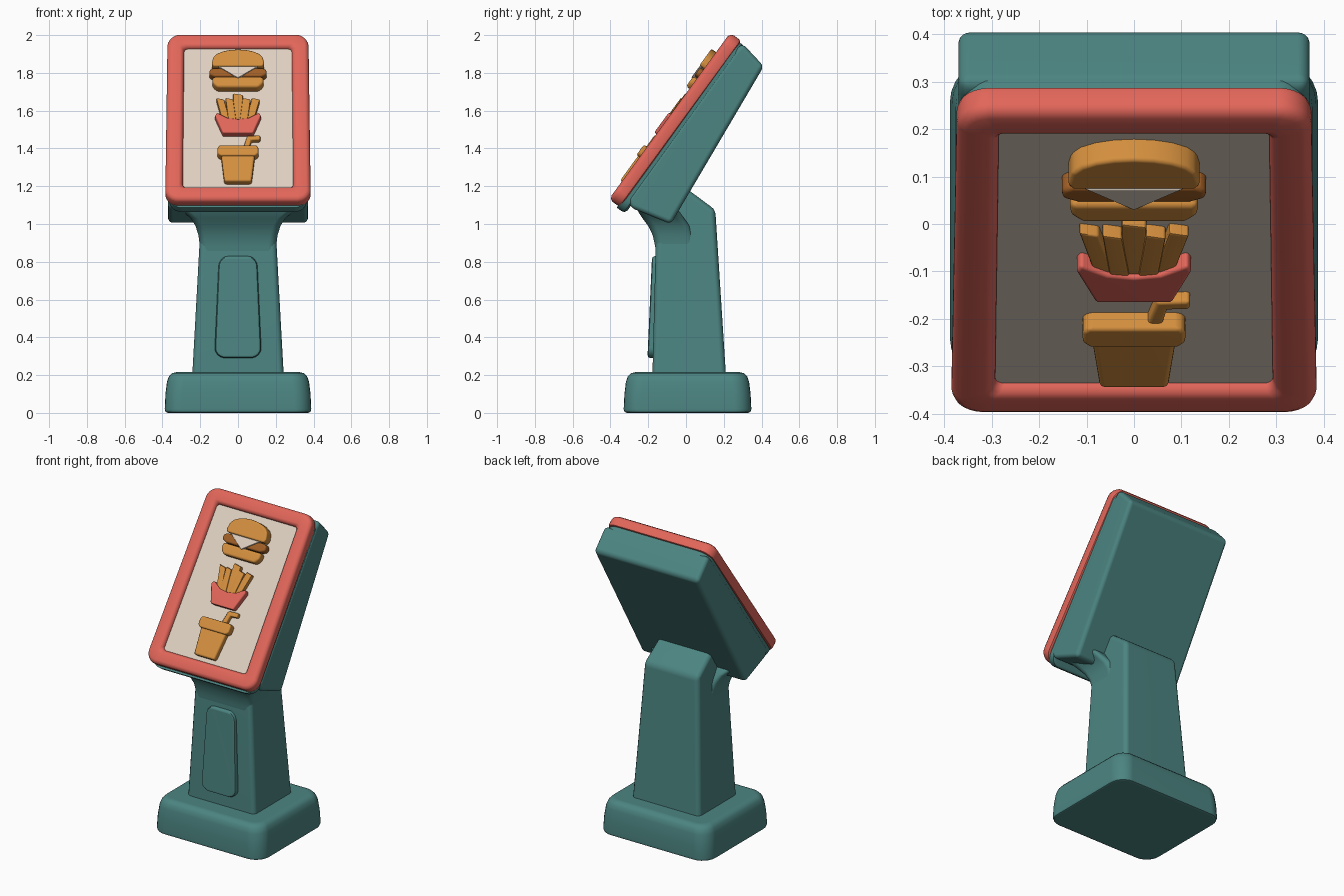
import bpy, bmesh, math
from mathutils import Matrix, Vector

if "Cube" in bpy.data.objects:
    bpy.data.objects.remove(bpy.data.objects["Cube"])


def material(name, rgb):
    m = bpy.data.materials.new(name)
    m.diffuse_color = (*rgb, 1)
    m.use_nodes = True
    m.node_tree.nodes["Principled BSDF"].inputs["Base Color"].default_value = m.diffuse_color
    return m


TEAL = material("teal", (0.072, 0.235, 0.223))
RED = material("coral_red", (0.76, 0.133, 0.102))
CREAM = material("cream", (0.745, 0.638, 0.533))
ORANGE = material("golden_orange", (0.658, 0.275, 0.048))
BROWN = material("brown", (0.352, 0.114, 0.019))


def axes(x, y, z, origin):
    m = Matrix((x, y, z)).transposed().to_4x4()
    m.translation = Vector(origin)
    return m


A = math.radians(53.9)
C, S = math.cos(A), math.sin(A)
HEAD = axes((1, 0, 0), (0, C, S), (0, -S, C), (0, -0.087, 1.572))   # tilted screen plane
SIDE = axes((0, 1, 0), (0, 0, 1), (1, 0, 0), (0, 0, 0))             # side profile, extruded in x
PANEL = axes((1, 0, 0), (0, 0.045, 1), (0, -1, 0), (0, -0.192, 0.56))
WORLD = Matrix.Identity(4)


def finish(name, bm, mat, mtx):
    bmesh.ops.transform(bm, matrix=mtx, verts=bm.verts)
    bmesh.ops.recalc_face_normals(bm, faces=bm.faces)
    me = bpy.data.meshes.new(name)
    bm.to_mesh(me)
    bm.free()
    me.materials.append(mat)
    me.shade_smooth()
    me.set_sharp_from_angle(angle=math.radians(42))
    ob = bpy.data.objects.new(name, me)
    bpy.context.collection.objects.link(ob)
    wn = ob.modifiers.new("weighted", 'WEIGHTED_NORMAL')
    wn.keep_sharp = True
    return ob


def prism(name, pts, z0, z1, mat, mtx=HEAD, bevel=0.01, segs=3, shape=None):
    bm = bmesh.new()
    lo = [bm.verts.new((x, y, z0)) for x, y in pts]
    hi = [bm.verts.new((x, y, z1)) for x, y in pts]
    bm.faces.new(lo)
    bm.faces.new(hi)
    for i in range(len(pts)):
        j = (i + 1) % len(pts)
        bm.faces.new((lo[i], lo[j], hi[j], hi[i]))
    bmesh.ops.recalc_face_normals(bm, faces=bm.faces)
    if shape:
        for v in bm.verts:
            shape(v.co)
    edges = [e for e in bm.edges if e.calc_face_angle(0) > math.radians(24)]
    bmesh.ops.bevel(bm, geom=edges, offset=bevel, offset_type='OFFSET', segments=segs,
                    profile=0.5, affect='EDGES', clamp_overlap=True)
    return finish(name, bm, mat, mtx)


def rounded_rect(hx, hy, r, n=6):
    r = min(r, hx, hy)
    out = []
    for q, (sx, sy) in enumerate(((1, 1), (-1, 1), (-1, -1), (1, -1))):
        for i in range(n + 1):
            a = math.pi / 2 * (q + i / n)
            out.append((sx * (hx - r) + r * math.cos(a), sy * (hy - r) + r * math.sin(a)))
    return out


def loft(name, rings, mat, mtx=WORLD, hole=False, taper=0):
    """rings: (half x, half y, corner radius, height, y offset)"""
    bm = bmesh.new()
    rows = [[bm.verts.new((x * (1 - taper * y), y + oy, z)) for x, y in rounded_rect(hx, hy, r)]
            for hx, hy, r, z, oy in rings]
    n = len(rows[0])
    pairs = list(zip(rows, rows[1:])) + ([(rows[-1], rows[0])] if hole else [])
    for a, b in pairs:
        for i in range(n):
            j = (i + 1) % n
            bm.faces.new((a[i], a[j], b[j], b[i]))
    if not hole:
        bm.faces.new(rows[0])
        bm.faces.new(rows[-1])
    return finish(name, bm, mat, mtx)


def slab(name, hx, hy, r, section, mat, mtx=HEAD, **kw):
    """rounded plate whose edge follows a list of (inset, height)"""
    return loft(name, [(hx - i, hy - i, max(r - i, 0.02), t, 0) for i, t in section], mat, mtx, **kw)


# Base foot
loft("base", [(hx, hx - 0.05, r, z, 0.008) for hx, r, z in
              ((0.372, 0.085, 0), (0.384, 0.09, 0.006), (0.388, 0.09, 0.02), (0.384, 0.09, 0.10),
               (0.376, 0.09, 0.165), (0.366, 0.085, 0.193), (0.35, 0.075, 0.21), (0.325, 0.06, 0.216))], TEAL)


# Post, narrowing upwards
def narrow(co):
    co.z *= 0.242 - 0.055 * (co.y - 0.2)


prism("post", [(-0.178, 0.19), (0.212, 0.19), (0.155, 1.075), (0.02, 1.175), (-0.04, 1.19),
               (-0.12, 1.10), (-0.158, 0.98)], -1, 1, TEAL, SIDE, bevel=0.028, shape=narrow)

# Flared neck under the head
loft("neck", [(hx, (y1 - y0) / 2, 0.04, z, (y0 + y1) / 2) for z, hx, y0, y1 in
              ((0.78, 0.195, -0.155, 0.05), (0.88, 0.202, -0.163, 0.05), (0.94, 0.209, -0.176, 0.04),
               (0.99, 0.225, -0.2, 0.02), (1.03, 0.25, -0.23, -0.01), (1.06, 0.285, -0.25, -0.03),
               (1.09, 0.32, -0.265, -0.06))], TEAL)

# Door plate on the post
slab("front_panel", 0.113, 0.27, 0.055, ((0, -0.05), (0, -0.014), (0.005, -0.004), (0.016, 0)),
     TEAL, PANEL, taper=0.4)

# Head housing and the lip behind the frame
prism("head_housing", [(0.265, 1.925), (0.30, 1.955), (0.412, 1.835), (-0.08, 1.0), (-0.29, 1.085),
                       (-0.31, 1.13)], -0.37, 0.37, TEAL, SIDE, bevel=0.05, segs=4)
slab("housing_lip", 0.366, 0.545, 0.07, ((0.02, -0.115), (0.004, -0.105), (0, -0.09), (0, -0.06)), TEAL,
     HEAD @ Matrix.Translation((0, -0.012, 0)))

# Frame and screen
slab("screen_frame", 0.379, 0.545, 0.07,
     ((0.016, -0.073), (0.004, -0.068), (0, -0.056), (0, -0.024), (0.006, -0.01), (0.022, 0),
      (0.068, 0), (0.082, -0.006), (0.09, -0.02), (0.092, -0.05)), RED, hole=True, taper=0.03)
slab("screen", 0.31, 0.475, 0.03, ((0, -0.06), (0, -0.024)), CREAM)

# Burger
BACK = -0.04
dome = [(-0.13, 0.308), (0.13, 0.308), (0.14, 0.325)] + \
       [(0.138 * math.cos(a), 0.335 + 0.083 * math.sin(a) ** 0.8)
        for a in (math.pi * k / 10 for k in range(1, 10))] + [(-0.14, 0.325)]
prism("top_bun", dome, BACK, 0.03, ORANGE, bevel=0.018)
prism("patty", [(-0.152, 0.262), (-0.12, 0.248), (0.12, 0.248), (0.152, 0.262), (0.152, 0.292),
                (0.13, 0.304), (-0.13, 0.304), (-0.152, 0.292)], BACK, 0.02, BROWN, bevel=0.012)
prism("cheese", [(-0.105, 0.308), (0, 0.232), (0.105, 0.308)], BACK, 0.027, CREAM, bevel=0.004)
prism("bottom_bun", [(-0.135, 0.245), (-0.135, 0.205), (-0.11, 0.178), (0.11, 0.178), (0.135, 0.205),
                     (0.135, 0.245)], BACK, 0.022, ORANGE, bevel=0.014)

# Fries in a box
for k, (x, top, lean) in enumerate(((-0.095, 0.118, -0.025), (-0.046, 0.115, -0.012), (0, 0.148, 0),
                                    (0.046, 0.115, 0.012), (0.095, 0.118, 0.025))):
    w, b = (0.026 if x == 0 else 0.021), x - 1.6 * lean
    prism(f"fry_{k + 1}", [(b - w, -0.06), (b + w, -0.06), (x + w, top - 0.01), (x - w, top)],
          BACK, 0.008 if k % 2 else 0.003, ORANGE, bevel=0.006, segs=2)
prism("fries_box", [(-0.08, -0.118), (0.08, -0.118), (0.122, -0.005), (0.112, 0.015), (0.055, -0.02),
                    (0, -0.028), (-0.055, -0.02), (-0.112, 0.015), (-0.122, -0.005)],
      BACK, 0.014, RED, bevel=0.008)

# Drink cup
prism("cup", [(-0.072, -0.43), (0.072, -0.43), (0.09, -0.25), (-0.09, -0.25)], BACK, 0.01, ORANGE, bevel=0.012)
prism("cup_lid", [(-0.108, -0.255), (-0.092, -0.27), (0.092, -0.27), (0.108, -0.255), (0.108, -0.215),
                  (0.095, -0.202), (-0.095, -0.202), (-0.108, -0.215)], BACK, 0.02, ORANGE, bevel=0.01)
prism("straw", [(0.025, -0.22), (0.058, -0.22), (0.07, -0.158), (0.118, -0.155), (0.118, -0.127),
                (0.048, -0.13)], BACK, 0.004, ORANGE, bevel=0.008)
